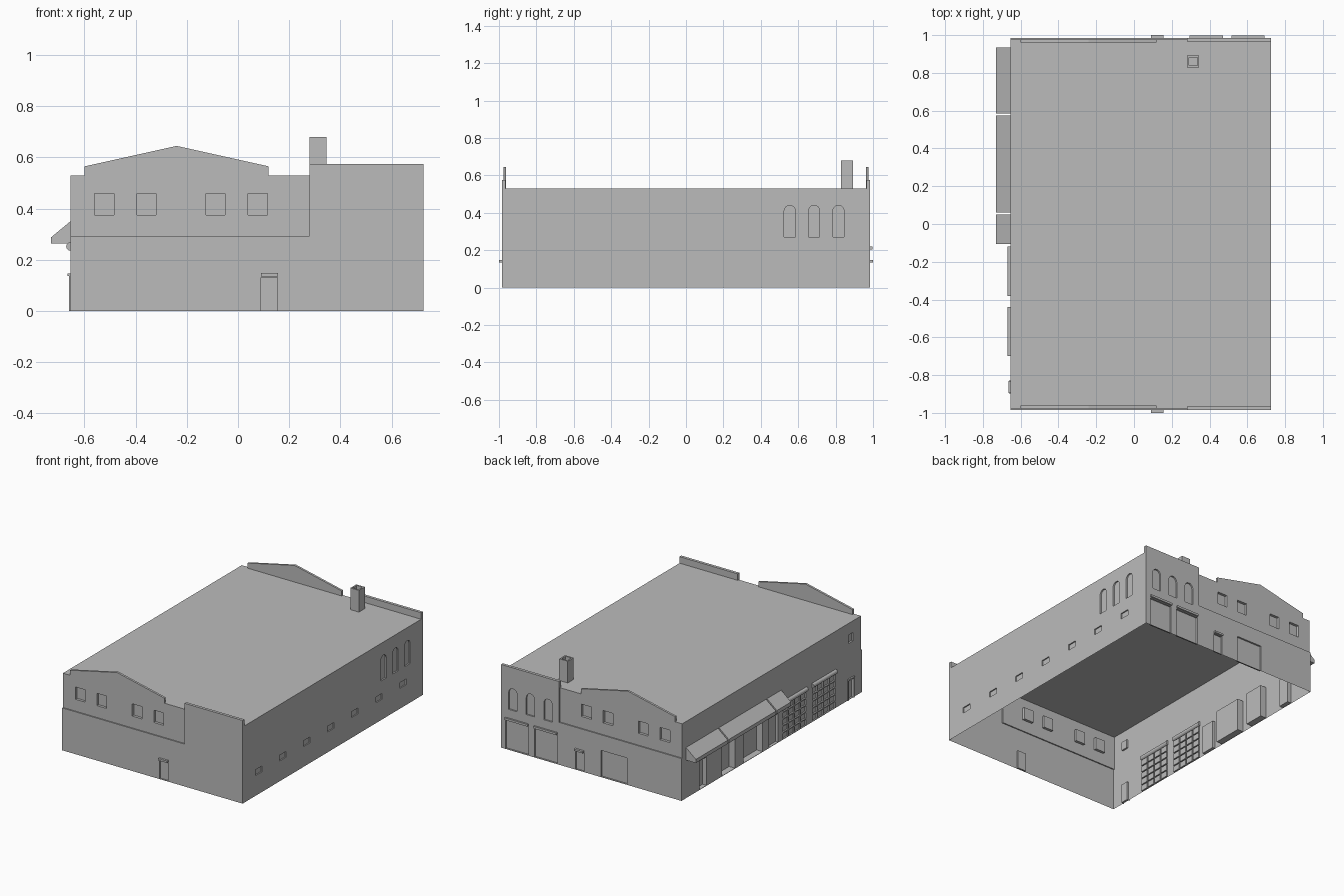
import bpy, bmesh, math
from mathutils import Vector

cube = bpy.data.objects.get("Cube")
if cube:
    bpy.data.objects.remove(cube)

grey = bpy.data.materials.new("plain_grey")
grey.use_nodes = True
COLOR = (0.5, 0.5, 0.5, 1)
grey.diffuse_color = COLOR
grey.node_tree.nodes["Principled BSDF"].inputs["Base Color"].default_value = COLOR

W, E, N = -0.655, 0.725, 0.985      # outer wall planes
UP = 0.977                          # set-back plane of the upper gable wall
ROOF, LEDGE, STEP = 0.53, 0.293, 0.28


def finish(name, bm):
    mesh = bpy.data.meshes.new(name)
    bm.to_mesh(mesh)
    bm.free()
    mesh.materials.append(grey)
    obj = bpy.data.objects.new(name, mesh)
    bpy.context.collection.objects.link(obj)
    return obj


def face_toward(face, direction):
    face.normal_update()
    if face.normal.dot(direction) < 0:
        face.normal_flip()


# (u, v, depth) to world, depth measured inward from the wall plane
def end_map(side, plane):
    return lambda u, v, d: Vector((u, side * (plane - d), v))


def east(u, v, d):
    return Vector((E - d, u, v))


def west(u, v, d):
    return Vector((W + d, u, v))


def rect(u0, u1, v0, v1):
    return [(u0, v0), (u1, v0), (u1, v1), (u0, v1)]


def arch(mid, width, v0, v1):
    r = width / 2
    top = [(mid + r * math.cos(a * math.pi / 8), v1 - r + r * math.sin(a * math.pi / 8))
           for a in range(9)]
    return [(mid - r, v0), (mid + r, v0)] + top


def wall(name, to3d, outline, recesses):
    """Thin wall with recessed openings given as (outline, depth)."""
    bm = bmesh.new()
    out = to3d(0, 0, -1) - to3d(0, 0, 0)
    edges, backs = [], []
    for pts, depth in [(outline, 0)] + recesses:
        ring = [bm.verts.new(to3d(u, v, 0)) for u, v in pts]
        edges += [bm.edges.new((a, b)) for a, b in zip(ring, ring[1:] + ring[:1])]
        if depth:
            backs.append((ring, depth))
    bmesh.ops.triangle_fill(bm, edges=edges, use_beauty=True, normal=out)
    for f in bm.faces:
        face_toward(f, out)
    for ring, depth in backs:
        inner = [bm.verts.new(v.co - out * depth) for v in ring]
        back = bm.faces.new(inner)
        face_toward(back, out)
        mid = back.calc_center_median()
        n = len(ring)
        for i in range(n):
            j = (i + 1) % n
            side = bm.faces.new((ring[i], ring[j], inner[j], inner[i]))
            face_toward(side, mid - side.calc_center_median())
    return finish(name, bm)


def prism(name, to3d, pts, d0, d1):
    bm = bmesh.new()
    a = [bm.verts.new(to3d(u, v, d0)) for u, v in pts]
    b = [bm.verts.new(to3d(u, v, d1)) for u, v in pts]
    bm.faces.new(a)
    bm.faces.new(b)
    for i in range(len(a)):
        j = (i + 1) % len(a)
        bm.faces.new((a[i], a[j], b[j], b[i]))
    bmesh.ops.recalc_face_normals(bm, faces=bm.faces)
    return finish(name, bm)


def panel(name, pts, direction):
    bm = bmesh.new()
    face_toward(bm.faces.new([bm.verts.new(p) for p in pts]), Vector(direction))
    return finish(name, bm)


# Front and back walls
windows = [(rect(u, u + 0.075, 0.375, 0.46), 0.018) for u in (-0.56, -0.395, -0.125, 0.04)]
entry = (rect(0.09, 0.155, 0.003, 0.132), 0.01)
back_extras = [(rect(-0.24, -0.04, 0.003, 0.185), 0.012),
               (rect(0.295, 0.47, 0.003, 0.2), 0.012),
               (rect(0.515, 0.69, 0.003, 0.2), 0.012)]
back_extras += [(arch(u, 0.065, 0.28, 0.43), 0.01) for u in (0.365, 0.5, 0.635)]

for label, side, extras in (("front", -1, []), ("back", 1, back_extras)):
    low, high = end_map(side, N), end_map(side, UP)
    wall(label + "_lower_wall", low,
         [(W, 0), (E, 0), (E, ROOF), (STEP, ROOF), (STEP, LEDGE), (W, LEDGE)],
         [entry] + extras)
    wall(label + "_upper_wall", high, rect(W, STEP, LEDGE, ROOF), windows)
    gap = N - UP
    panel(label + "_ledge", [low(W, LEDGE, 0), low(STEP, LEDGE, 0),
                             low(STEP, LEDGE, gap), low(W, LEDGE, gap)], (0, 0, 1))
    panel(label + "_step", [low(STEP, LEDGE, 0), low(STEP, ROOF, 0),
                            low(STEP, ROOF, gap), low(STEP, LEDGE, gap)], (-1, 0, 0))
    prism(label + "_gable_parapet", high,
          [(-0.6, ROOF), (0.12, ROOF), (0.12, 0.565), (-0.24, 0.645), (-0.6, 0.565)], 0, 0.015)
    prism(label + "_square_parapet", low, rect(STEP, E, ROOF, 0.575), 0, 0.02)
    prism(label + "_entry_canopy", low, rect(0.09, 0.157, 0.135, 0.148), -0.015, 0)

for i, u in enumerate((0.295, 0.515)):
    prism(f"back_lintel_{i + 1}", end_map(1, N), rect(u, u + 0.175, 0.205, 0.22), -0.012, 0)

# East side wall: row of small windows and three arches
small = [(rect(y - 0.035, y + 0.035, 0.14, 0.18), 0.008)
         for y in (-0.81 + 0.263 * i for i in range(7))]
arches = [(arch(y, 0.06, 0.27, 0.44), 0.01) for y in (0.555, 0.685, 0.815)]
wall("east_wall", east, rect(-N, N, 0, ROOF), small + arches)

# West side wall: panelled garage doors, shop openings and a small window
west_openings = [(rect(-0.89, -0.84, 0.39, 0.45), 0.012),
                 (rect(-0.89, -0.835, 0.003, 0.135), 0.012),
                 (rect(-0.07, 0.03, 0.003, 0.2), 0.02),
                 (rect(0.1, 0.31, 0.003, 0.23), 0.045),
                 (rect(0.4, 0.54, 0.003, 0.23), 0.045),
                 (rect(0.71, 0.79, 0.003, 0.2), 0.03)]
COLS, ROWS = 4, 5
for i, start in enumerate((-0.70, -0.38)):
    dw, dh = 0.26 / COLS, 0.235 / ROWS
    for c in range(COLS):
        for r in range(ROWS):
            u, v = start + c * dw, r * dh
            west_openings.append((rect(u + 0.004, u + dw - 0.004, v + 0.004, v + dh - 0.004), 0.01))
    roller = [(0.016 * math.cos(a * math.pi / 8), 0.016 * math.sin(a * math.pi / 8))
              for a in range(16)]
    prism(f"garage_roller_{i + 1}",
          lambda p, q, d: Vector((W + p, d, 0.252 + q)), roller, start, start + 0.26)
wall("west_wall", west, [(-N, 0), (N, 0), (N, LEDGE), (UP, LEDGE), (UP, ROOF),
                         (-UP, ROOF), (-UP, LEDGE), (-N, LEDGE)], west_openings)
prism("side_door_canopy", west, rect(-0.895, -0.83, 0.137, 0.147), -0.01, 0)
for i, y in enumerate((-0.897, -0.835)):
    prism(f"side_door_jamb_{i + 1}", west, rect(y, y + 0.007, 0, 0.137), -0.006, 0)

# Awnings
for i, (y0, y1) in enumerate(((-0.105, 0.05), (0.06, 0.575), (0.585, 0.935))):
    prism(f"awning_{i + 1}", lambda p, q, d: Vector((p, d, q)),
          [(W, 0.263), (-0.73, 0.263), (-0.73, 0.288), (W, 0.35)], y0, y1)

# Roof and hollow chimney
panel("roof", [(W, -UP, ROOF), (E, -UP, ROOF), (E, UP, ROOF), (W, UP, ROOF)], (0, 0, 1))
wall("chimney_top", lambda u, v, d: Vector((u, v, 0.68 - d)),
     rect(0.28, 0.345, 0.828, 0.892), [(rect(0.29, 0.335, 0.838, 0.882), 0.06)])
corners = rect(0.28, 0.345, 0.828, 0.892)
for i in range(4):
    a, b = corners[i], corners[(i + 1) % 4]
    panel(f"chimney_side_{i + 1}", [(*a, ROOF), (*b, ROOF), (*b, 0.68), (*a, 0.68)],
          (b[1] - a[1], a[0] - b[0], 0))
